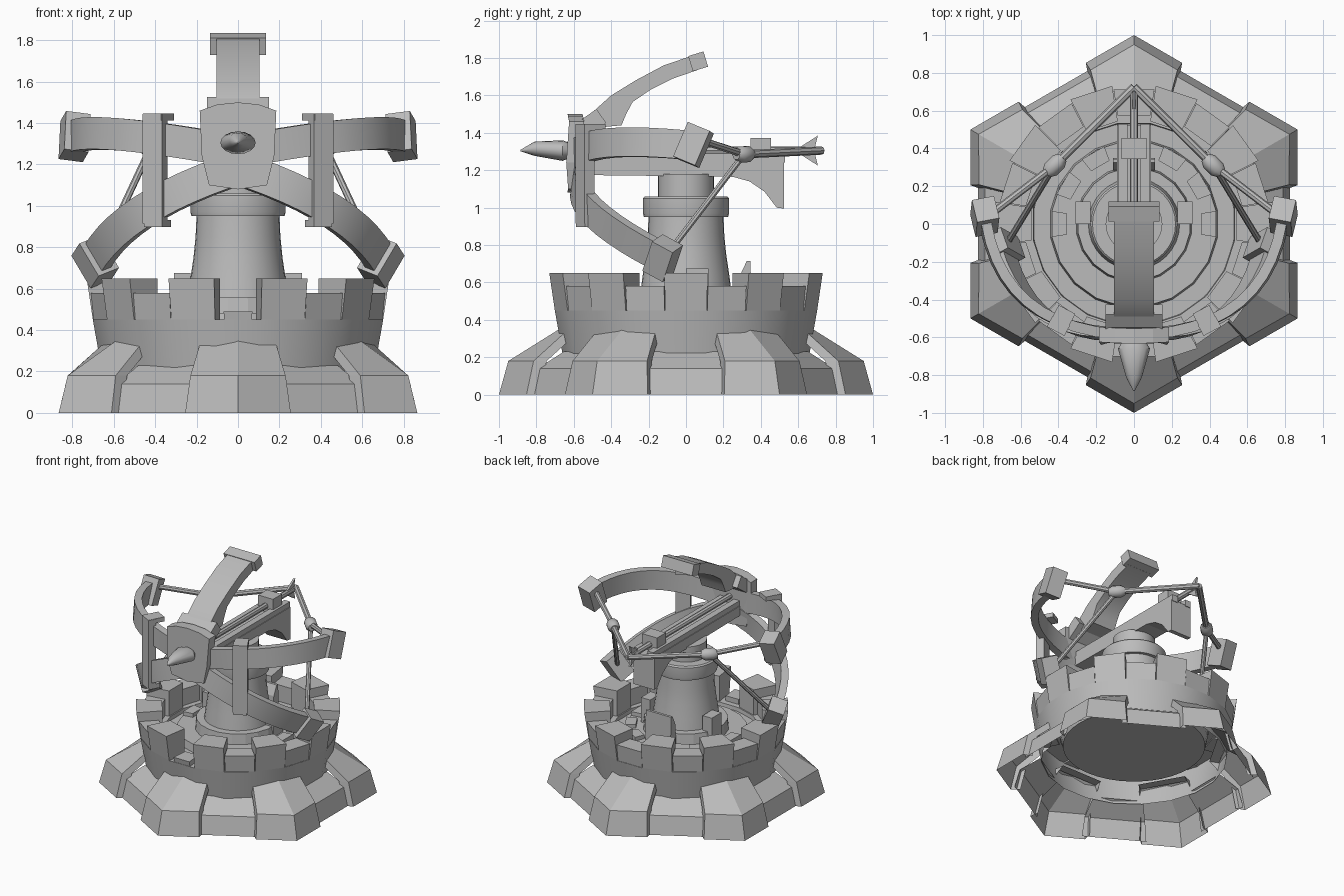
import bpy, bmesh, math
from mathutils import Vector, Matrix

if "Cube" in bpy.data.objects:
    bpy.data.objects.remove(bpy.data.objects["Cube"])

stone = bpy.data.materials.new("plain_grey")
stone.diffuse_color = (0.5, 0.5, 0.5, 1)
stone.use_nodes = True
stone.node_tree.nodes["Principled BSDF"].inputs["Base Color"].default_value = stone.diffuse_color


def mesh(name, verts, faces, smooth=False):
    bm = bmesh.new()
    vs = [bm.verts.new(v) for v in verts]
    for f in faces:
        bm.faces.new([vs[i] for i in f])
    bmesh.ops.recalc_face_normals(bm, faces=bm.faces)
    me = bpy.data.meshes.new(name)
    bm.to_mesh(me)
    bm.free()
    ob = bpy.data.objects.new(name, me)
    bpy.context.collection.objects.link(ob)
    me.materials.append(stone)
    if smooth:
        bpy.ops.object.select_all(action='DESELECT')
        ob.select_set(True)
        bpy.context.view_layer.objects.active = ob
        bpy.ops.object.shade_smooth_by_angle(angle=math.radians(35))
    return ob


def loft(name, rings, cap0=True, cap1=True, smooth=False):
    """Join equal closed rings of points into a skin."""
    n = len(rings[0])
    faces = [(i * n + j, i * n + (j + 1) % n, (i + 1) * n + (j + 1) % n, (i + 1) * n + j)
             for i in range(len(rings) - 1) for j in range(n)]
    if cap0:
        faces.append(tuple(range(n)))
    if cap1:
        faces.append(tuple((len(rings) - 1) * n + j for j in range(n)))
    return mesh(name, [p for r in rings for p in r], faces, smooth)


def lathe(name, profile, n, start=0.0, **kw):
    return loft(name, [[(r * math.cos(start + j * math.tau / n), r * math.sin(start + j * math.tau / n), z)
                        for j in range(n)] for r, z in profile], **kw)


def polar(r, a, z):
    return (r * math.cos(a), r * math.sin(a), z)


def sector(name, a, half, r0, r1, z0, z1, flare=0.0):
    """Block between two radii and two angles."""
    rings = [[polar(r0, a - half, z), polar(ro, a - half, z), polar(ro, a + half, z), polar(r0, a + half, z)]
             for z, ro in ((z0, r1), (z1, r1 + flare))]
    return loft(name, rings)


def box(name, centre, size, axes=None):
    m = axes or Matrix.Identity(3)
    h = Vector(size) / 2
    rings = [[Vector(centre) + m @ Vector((sx * h.x, sy * h.y, sz * h.z))
              for sx, sy in ((-1, -1), (1, -1), (1, 1), (-1, 1))] for sz in (-1, 1)]
    return loft(name, rings)


def extrude_x(name, pts, x0, x1, smooth=False):
    return loft(name, [[(x, y, z) for y, z in pts] for x in (x0, x1)], smooth=smooth)


def arc(a, mid, b, n=10):
    """Smooth curve through three points."""
    a, mid, b = Vector(a), Vector(mid), Vector(b)
    c = 2 * mid - (a + b) / 2
    return [a * (1 - t) ** 2 + c * 2 * t * (1 - t) + b * t * t for t in (i / n for i in range(n + 1))]


def band(name, path, centre, width, thick):
    """Flat strip along a path, its thin side pointing at a centre. Returns the end axes."""
    rings = []
    for i, p in enumerate(path):
        t = (path[min(i + 1, len(path) - 1)] - path[max(i - 1, 0)]).normalized()
        r = p - Vector(centre)
        r = (r - t * r.dot(t)).normalized()
        w = t.cross(r)
        rings.append([p + r * thick / 2 * a + w * width / 2 * b for a, b in ((-1, -1), (1, -1), (1, 1), (-1, 1))])
    loft(name, rings, smooth=True)
    return Matrix((t, r, w)).transposed()


def rod(name, a, b, stations, n=10):
    """Round bar from a to b; stations are (fraction, radius)."""
    a, b = Vector(a), Vector(b)
    q = (b - a).to_track_quat('Z', 'Y')
    loft(name, [[a.lerp(b, f) + q @ Vector(polar(r, j * math.tau / n, 0)) for j in range(n)]
                for f, r in stations], smooth=True)


# Skirt: six corner buttresses with recessed panels between them, open below
for k in range(6):
    a = math.radians(90 + 60 * k)
    rot = Matrix.Rotation(a, 3, 'Z')
    rows = []
    for z, zs, r, rs, t in ((0, 0, 1, .853, .255), (.18, .18, .95, .815, .23), (.355, .33, .67, .65, .185)):
        rows.append([rot @ Vector(p) for p in ((rs - .07, -t * .95, zs), (rs, -t, zs), (r, 0, z), (rs, t, zs), (rs - .07, t * .95, zs))])
    vs = [p for r in rows for p in r]
    mesh("buttress", vs, [(i * 5 + j, i * 5 + j + 1, i * 5 + j + 6, i * 5 + j + 5) for i in (0, 1) for j in range(4)]
         + [(10, 11, 12, 13, 14)])
    rot = Matrix.Rotation(a + math.radians(30), 3, 'Z')
    vs = [rot @ Vector((d, s * w, z)) for d, w, z in ((.825, .235, 0), (.79, .22, .14), (.65, .18, .23)) for s in (-1, 1)]
    mesh("skirt_panel", vs, [(0, 1, 3, 2), (2, 3, 5, 4)])

# Tower wall, floor and battlements
A9 = math.radians(9)
lathe("tower_wall", [(.665, .2), (.71, .45), (.54, .45), (.53, .36)], 20, A9, cap0=False, cap1=False, smooth=True)
lathe("tower_floor", [(.51, .3), (.535, .42)], 40)
for k in range(10):
    a = math.radians(36 * k)
    sector("merlon", a, A9, .55, .71, .45, .65, .03)
    if k != 7:
        sector("low_block", a + 2 * A9, A9 * .96, .58, .705, .44, .58, .015)
sector("low_block_front", math.radians(270), A9 * .62, .58, .70, .44, .49, .01)

# Pedestal with stepped foot and collar
lathe("foot_step", [(.45, .41), (.44, .48)], 20, A9)
lathe("foot_collar", [(.31, .47), (.30, .56)], 20, A9)
lathe("pedestal", [(.25, .5), (.23, .65), (.215, .75), (.205, .85), (.2, .96)], 32, smooth=True)
lathe("pedestal_collar", [(.225, .95), (.23, .97), (.23, 1.05), (.22, 1.06)], 32, smooth=True)
lathe("pedestal_neck", [(.15, 1.05), (.15, 1.18)], 32, smooth=True)
for s in (1, -1):
    box("side_stone", (s * .27, .06, .57), (.08, .12, .21))
extrude_x("rear_stone", [(.28, .46), (.35, .46), (.345, .715), (.325, .715), (.29, .64)], -.11, .11)
for k in range(7):
    sector("foot_stone", math.radians(30 * k), A9, .36, .44, .46, .51)

# Stock with two side rails and a sliding block
extrude_x("stock", [(-.6, 1.175), (.25, 1.165), (.34, 1.14), (.42, 1.085), (.485, 1.0), (.525, .995),
                    (.525, 1.25), (-.6, 1.25)], -.09, .09)
for s in (1, -1):
    box("rail", (s * .06, -.03, 1.265), (.05, 1.12, .05))
box("slider", (0, .4, 1.315), (.13, .11, .115))

# Bolt with head and forked tail
rod("bolt_shaft", (0, -.62, 1.305), (0, .73, 1.305), [(0, .022), (.97, .022), (1, .01)], 8)
loft("bolt_head", [[(rx * math.cos(j * math.tau / 16), y, zc + rz * math.sin(j * math.tau / 16)) for j in range(16)]
                   for y, zc, rx, rz in ((-.885, 1.305, .004, .004), (-.81, 1.315, .042, .038),
                                         (-.66, 1.305, .085, .055), (-.62, 1.305, .06, .04))], smooth=True)
extrude_x("tail_fin", [(.58, 1.305), (.705, 1.385), (.685, 1.305), (.705, 1.225)], -.008, .008)

# Front shield plate and brow block
half = [(0, 1.08), (.14, 1.1), (.175, 1.24), (.185, 1.46), (.1, 1.49), (0, 1.5)]
plate = half + [(-x, z) for x, z in half[-2:0:-1]]
loft("shield_plate", [[(x, y + .35 * x * x + .1 * abs(z - 1.28), z) for x, z in plate]
                      for y in (-.655, -.575)])
tilt = Matrix.Rotation(math.radians(35), 3, 'X')
box("brow_block", (0, -.51, 1.45), (.3, .14, .09), tilt)

# Upper arm with thick root and end cap
extrude_x("top_arm", [(-.56, 1.42), (-.345, 1.44), (-.32, 1.5), (-.285, 1.565), (-.19, 1.63), (-.07, 1.69), (.06, 1.735),
                      (.04, 1.815), (-.12, 1.76), (-.27, 1.68), (-.4, 1.6), (-.5, 1.51)], -.105, .105, smooth=True)
box("top_cap", (0, .065, 1.782), (.27, .085, .085), Matrix.Rotation(math.radians(17), 3, 'X'))

for s in (1, -1):
    # Curved bow limbs with end caps
    path = arc((s * .1, -.58, 1.28), (s * .57, -.41, 1.345), (s * .785, .0, 1.335))
    end = band("upper_limb", path, (0, 0, 1.3), .155, .055)
    lean = Matrix.Rotation(math.radians(-18), 3, 'X')
    box("upper_cap", path[-1] + Vector((s * .005, .04, 0)), (.13, .12, .2), lean @ end)
    path = arc((s * .06, -.58, 1.16), (s * .46, -.49, .97), (s * .685, -.15, .745))
    end = band("lower_limb", path, (0, 0, 1.1), .16, .055)
    box("lower_cap", path[-1] + Vector((s * .005, .025, -.015)), (.13, .12, .19), end)

    # Upright bracket clamping the two limbs
    turn = Matrix.Rotation(s * math.radians(28), 3, 'Z')
    box("bracket", (s * .4, -.54, 1.18), (.105, .06, .53), turn)
    box("bracket_jaw", (s * .385, -.51, 1.43), (.1, .13, .035), turn)
    box("bracket_jaw", (s * .39, -.525, .915), (.1, .09, .035), turn)

    # Bowstrings meeting at a bead
    bead, nock = Vector((s * .42, .31, 1.285)), Vector((0, .725, 1.305))
    rod("string_rear", bead, nock, [(0, .022), (1, .022)], 8)
    rod("string_upper", (s * .76, .05, 1.37), bead, [(0, .02), (1, .02)], 8)
    rod("string_lower", (s * .67, -.1, .75), bead, [(0, .017), (1, .017)], 8)
    d = (nock - bead).normalized() * .06
    rod("string_bead", bead - d, bead + d, [(0, .028), (.25, .045), (.75, .045), (1, .028)], 10)
